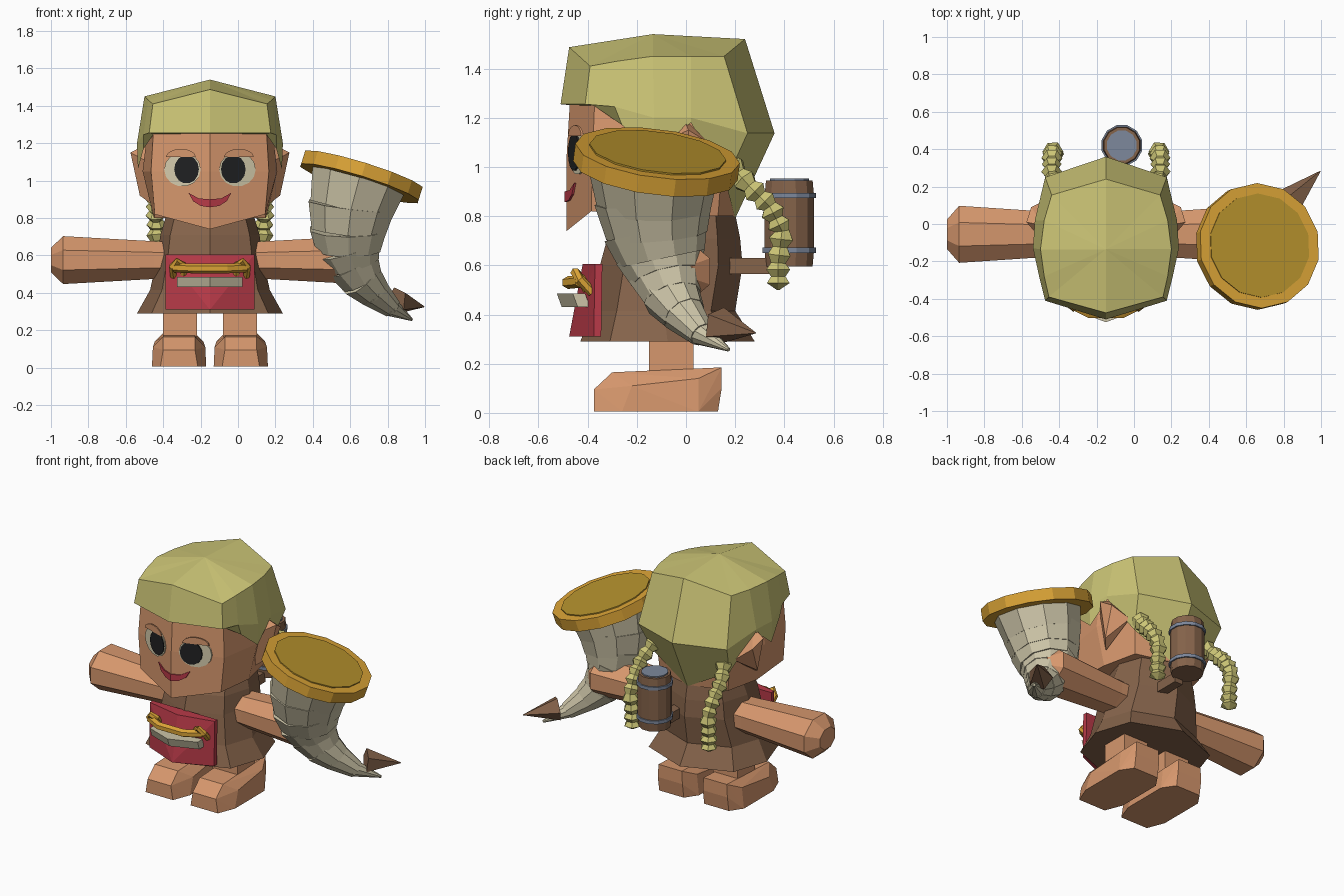
import bpy, bmesh, math
from mathutils import Vector

cube = bpy.data.objects.get("Cube")
if cube:
    bpy.data.objects.remove(cube, do_unlink=True)

CX = -0.15  # centre line of the figure
SIDES = ((1, "left"), (-1, "right"))

def material(name, *rgb):
    lin = [((c / 255 + 0.055) / 1.055) ** 2.4 for c in rgb] + [1]
    m = bpy.data.materials.new(name)
    m.use_nodes = True
    m.diffuse_color = lin
    m.node_tree.nodes["Principled BSDF"].inputs["Base Color"].default_value = lin
    return m

skin = material("skin", 214, 151, 109)
blonde = material("blonde hair", 204, 197, 118)
brown = material("brown leather", 133, 99, 74)
red = material("red cloth", 184, 58, 72)
gold = material("gold", 218, 163, 54)
dark_gold = material("dark gold", 182, 146, 45)
horn_bone = material("horn bone", 204, 196, 167)
eye_cream = material("eye cream", 212, 203, 172)
black = material("black", 32, 33, 34)
steel = material("blue steel", 125, 136, 156)

def finish(name, bm, mat, dx=CX):
    bmesh.ops.recalc_face_normals(bm, faces=bm.faces)
    mesh = bpy.data.meshes.new(name)
    bm.to_mesh(mesh)
    bm.free()
    mesh.materials.append(mat)
    obj = bpy.data.objects.new(name, mesh)
    obj.location.x = dx
    bpy.context.collection.objects.link(obj)

def skin_rings(bm, rings, capped=True):
    loops = [[bm.verts.new(p) for p in ring] for ring in rings]
    n = len(loops[0])
    for a, b in zip(loops, loops[1:]):
        for i in range(n):
            j = (i + 1) % n
            bm.faces.new((a[i], a[j], b[j], b[i]))
    if capped:
        bm.faces.new(loops[0])
        bm.faces.new(loops[-1])
    return loops

def loft(name, rings, mat, dx=CX):
    bm = bmesh.new()
    skin_rings(bm, rings)
    finish(name, bm, mat, dx)

def mirrored(half):
    return half + [(-x, y, z) for x, y, z in half[-2:0:-1]]

def sweep(name, path, radii, sides, mat, ref=(0, 0, 1), flat=1, dx=CX):
    """Tapered tube of polygon rings along a path."""
    pts = [Vector(p) for p in path]
    angles = [math.tau * (k + 0.5) / sides for k in range(sides)]
    rings = []
    for i, p in enumerate(pts):
        t = (pts[min(i + 1, len(pts) - 1)] - pts[max(i - 1, 0)]).normalized()
        u = t.cross(Vector(ref)).normalized()
        v = u.cross(t)
        rings.append([p + radii[i] * (u * math.cos(a) + v * flat * math.sin(a)) for a in angles])
    loft(name, rings, mat, dx)

def hull(name, points, mat):
    bm = bmesh.new()
    for p in points:
        bm.verts.new(p)
    bmesh.ops.remove_doubles(bm, verts=bm.verts, dist=0.0001)
    bmesh.ops.convex_hull(bm, input=bm.verts)
    bmesh.ops.dissolve_limit(bm, angle_limit=0.02, verts=bm.verts, edges=bm.edges)
    finish(name, bm, mat)

def both(points):
    return [(s * x, y, z) for x, y, z in points for s in (1, -1)]

def body_ring(z, rx, front, back):
    d = back - front
    return mirrored([(0, front, z), (rx * 0.8, front + d * 0.17, z), (rx, front + d / 2, z),
                     (rx * 0.8, back - d * 0.17, z), (0, back, z)])

# Head
loft("head", [
    mirrored([(0, -.485, .74), (.295, -.385, .82), (.3, -.1, .8), (.25, .13, .8), (0, .2, .8)]),
    mirrored([(0, -.485, 1.05), (.315, -.38, 1.05), (.36, -.1, 1.05), (.27, .15, 1.05), (0, .26, 1.05)]),
    mirrored([(0, -.47, 1.3), (.3, -.37, 1.3), (.33, -.1, 1.3), (.27, .13, 1.3), (0, .22, 1.3)])], skin)

# Hair cap, open underneath
bm = bmesh.new()
hair = skin_rings(bm, [
    mirrored([(0, -.46, 1.25), (.3, -.375, 1.25), (.355, -.26, 1.17), (.385, -.13, 1.06),
              (.375, .02, 1.18), (.28, .16, .94), (0, .2, .79)]),
    mirrored([(0, -.51, 1.255), (.325, -.41, 1.255), (.355, -.29, 1.245), (.39, -.13, 1.2),
              (.38, .02, 1.2), (.325, .25, 1.137), (0, .36, 1.137)]),
    mirrored([(0, -.475, 1.487), (.305, -.39, 1.41), (.33, -.28, 1.43), (.35, -.135, 1.45),
              (.33, .02, 1.45), (.29, .155, 1.45), (0, .24, 1.52)])], capped=False)
crown = bm.verts.new((0, -.135, 1.54))
for a, b in zip(hair[-1], hair[-1][1:] + hair[-1][:1]):
    bm.faces.new((a, b, crown))
finish("hair", bm, blonde)

# Painted face details: thin plates lying on the two front planes of the face
def face_plate(name, outline, side, lift, mat):
    loft(name, [[(side * u, -.485 + .337 * u - h, z) for u, z in outline]
                for h in (lift - .008, lift)], mat)

def arc(u, z, ru, rz, turn, n):
    return [(u + ru * math.cos(turn * k / n), z + rz * math.sin(turn * k / n))
            for k in range(n if turn > math.pi else n + 1)]

mouth = [(0, .9), (.06, .905), (.115, .935), (.09, .89), (.05, .865), (0, .857)]
ear = [(.33, -.1, 1.1), (.33, -.01, 1.2), (.3, .14, 1.02), (.32, -.06, .88),
       (.425, .01, 1.15), (.375, 0, .92), (.4, .09, 1.1)]
for s, label in SIDES:
    face_plate(label + "_eye", arc(.147, 1.06, .098, .092, math.tau, 14), s, .008, eye_cream)
    face_plate(label + "_pupil", arc(.125, 1.06, .066, .076, math.tau, 14), s, .015, black)
    face_plate(label + "_eyelid", arc(.155, 1.125, .08, .045, math.pi, 8), s, .02, skin)
    face_plate(label + "_mouth_half", mouth, s, .009, red)
    hull(label + "_ear", [(s * x, y, z) for x, y, z in ear], skin)

# Braids of alternating wide and narrow rings
knots = [Vector(k) for k in ((.25, .17, 1.02), (.29, .26, .92), (.29, .34, .84),
                             (.285, .39, .74), (.28, .375, .61), (.28, .375, .5))]
strand, widths = [], []
for a, b in zip(knots, knots[1:]):
    for f, r in ((0, .034), (.25, .056), (.5, .034), (.75, .053)):
        strand.append(a.lerp(b, f))
        widths.append(r)
strand.append(knots[-1])
widths.append(.006)

# Braids, arms, legs and feet
foot = [(.1, -.375, .005), (.085, -.375, .095), (.085, -.3, .165), (.145, -.26, .005),
        (.14, -.22, .11), (.145, .05, .005), (.13, .05, .14), (.09, .13, .005),
        (.09, .145, .1), (.085, .145, .185)]
for s, label in SIDES:
    sweep(label + "_braid", [(s * p.x, p.y, p.z) for p in strand], widths, 6, blonde, ref=(1, 0, 0))
    sweep(label + "_arm", [(s * x, -.055, .575) for x in (.18, .3, .785, .85)],
          (.125, .13, .165, .085), 8, skin, flat=.84)
    sweep(label + "_leg", [(s * .16, -.06, z) for z in (.12, .45)], (.128, .128), 4, skin, ref=(0, 1, 0))
    hull(label + "_foot", [(x + s * .165, y, z) for x, y, z in both(foot)], skin)

# Dress: flared skirt and torso
loft("dress", [body_ring(.29, .39, -.43, .28), body_ring(.415, .32, -.38, .2),
               body_ring(.6, .28, -.35, .23), body_ring(.71, .265, -.32, .22),
               body_ring(.81, .235, -.27, .2)], brown)

# Front cloth, plate and gold handle, folded along the centre line
def folded_panel(name, width, depth, top, bottom, mat):
    pts = []
    for z, centre, edge in (top, bottom):
        pts += [(x, y + d, z) for x, y in ((0, centre), (width, edge)) for d in (0, depth)]
    hull(name, both(pts), mat)

folded_panel("front_cloth", .237, .03, (.605, -.42, -.37), (.31, -.475, -.375), red)
folded_panel("front_plate", .175, .05, (.485, -.525, -.46), (.43, -.505, -.44), horn_bone)
sweep("front_handle", [(-.19, -.43, .535), (-.09, -.48, .53), (.09, -.48, .53), (.19, -.43, .535)],
      [.026] * 4, 6, gold)
loop_path = ((.195, -.38, .49), (.2, -.43, .54), (.175, -.45, .57), (.145, -.43, .55), (.14, -.4, .5))
for s, label in SIDES:
    sweep(label + "_handle_loop", [(s * x, y, z) for x, y, z in loop_path], [.02] * 5, 6, gold, ref=(0, 1, 0))

# Mug hanging behind on a peg
for name, levels, radii, mat in (
        ("mug", (.595, .66, .885, .945), (.098, .104, .104, .098), brown),
        ("mug_lower_band", (.65, .672), (.112, .112), steel),
        ("mug_upper_band", (.873, .895), (.112, .112), steel),
        ("mug_top", (.94, .953), (.082, .082), steel)):
    sweep(name, [(.085, .42, z) for z in levels], radii, 12, mat, ref=(0, 1, 0))
hull("mug_peg", [(x, y, z) for x in (.055, .115) for y in (.15, .34) for z in (.565, .63)], brown)

# Horn of overlapping tapered segments
joints = [Vector(c) for c in (
    (.645, -.13, 1.0), (.605, -.13, .85), (.59, -.12, .73), (.59, -.1, .635), (.615, -.08, .555),
    (.66, -.055, .475), (.725, -.01, .405), (.815, .06, .325), (.92, .165, .262))]
sizes = (.265, .235, .208, .18, .148, .118, .09, .055, .008)
for i, (a, b) in enumerate(zip(joints, joints[1:])):
    sweep(f"horn_segment_{i + 1}", [a - (b - a) * .12, b + (b - a) * .08],
          (sizes[i] * 1.03, sizes[i + 1] * .99), 10, horn_bone, ref=(0, 1, 0), dx=0)

# Horn rim and lid, tilted outward, and the spike by the horn tip
centre, normal = Vector((.66, -.12, 1.02)), Vector((.31, .13, 1)).normalized()
for name, low, high, r, mat in (("horn_rim", -.037, .037, .337, gold),
                                ("horn_lid", .03, .044, .28, dark_gold)):
    sweep(name, [centre + normal * low, centre + normal * high], (r, r), 14, mat, ref=(0, 1, 0), dx=0)
sweep("horn_spike", [(.845, .13, .355), (.997, .283, .325)], (.078, .002), 5, brown, dx=0)
